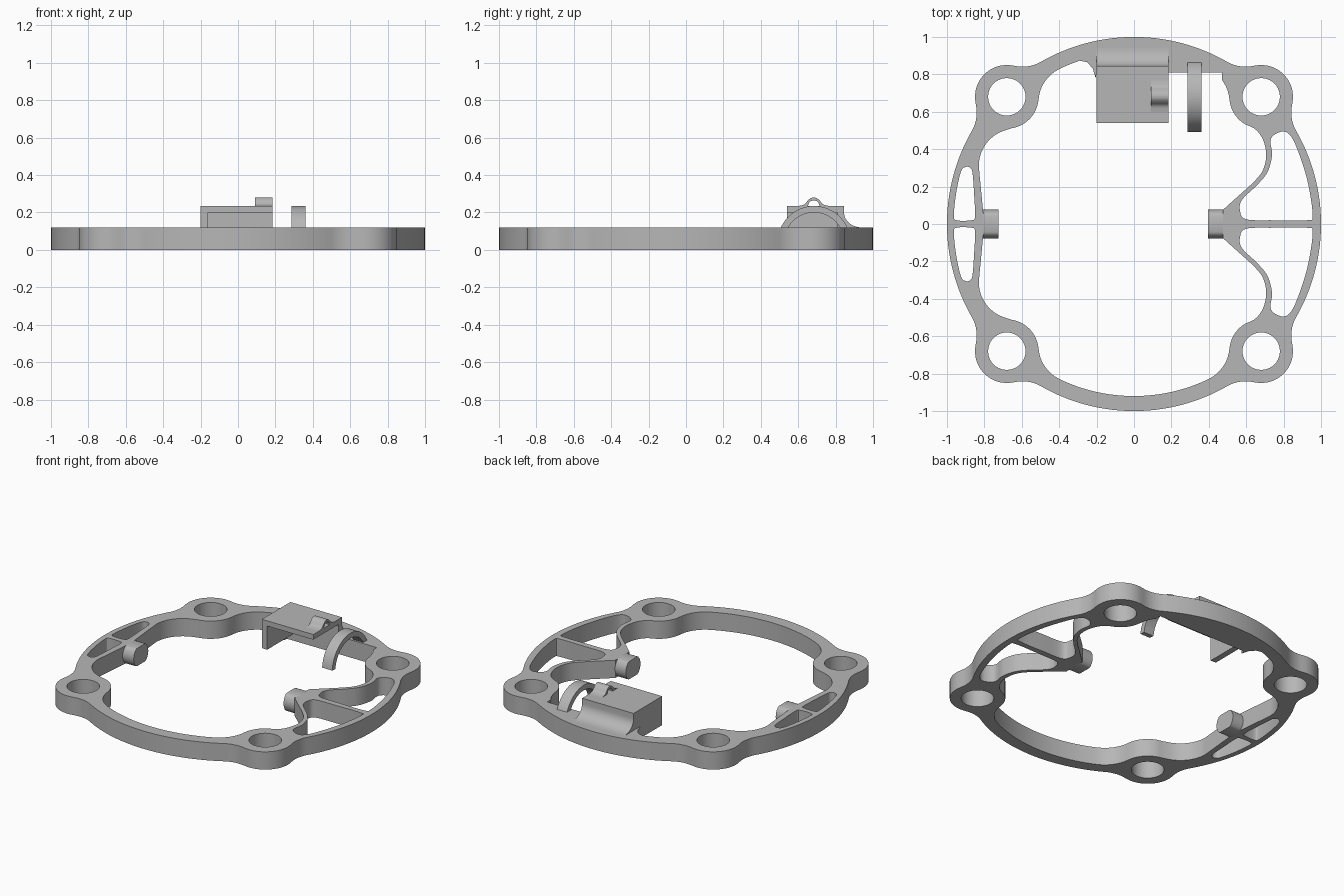
import bpy, bmesh, math
from mathutils import Vector

if "Cube" in bpy.data.objects:
    bpy.data.objects.remove(bpy.data.objects["Cube"])

grey = bpy.data.materials.new("light_grey")
grey.diffuse_color = (0.47, 0.47, 0.47, 1)
grey.use_nodes = True
grey.node_tree.nodes["Principled BSDF"].inputs["Base Color"].default_value = grey.diffuse_color
T = 0.12                      # frame thickness
B = 0.68                      # boss centre offset
BR = 0.17                     # boss radius


def arc(cx, cy, r, a0, a1, n=12):
    return [(cx + r * math.cos(math.radians(a0 + (a1 - a0) * i / n)),
             cy + r * math.sin(math.radians(a0 + (a1 - a0) * i / n))) for i in range(n + 1)]


def spline(pts, closed=False, steps=6):
    """Smooth curve passing through the given points."""
    out, n = [], len(pts)
    for i in range(n if closed else n - 1):
        ids = [i - 1, i, i + 1, i + 2]
        ids = [k % n if closed else min(max(k, 0), n - 1) for k in ids]
        a, b, c, d = (Vector(pts[k]) for k in ids)
        for s in range(steps):
            t = s / steps
            p = 0.5 * (2 * b + (c - a) * t + (2 * a - 5 * b + 4 * c - d) * t * t
                       + (3 * b - a - 3 * c + d) * t ** 3)
            out.append((p.x, p.y))
    if not closed:
        out.append(pts[-1])
    return out


def flip(pts):
    return [(x, -y) for x, y in reversed(pts)]


def finish(ob, name):
    ob.name = name
    ob.data.materials.clear()
    ob.data.materials.append(grey)
    bpy.ops.object.select_all(action='DESELECT')
    ob.select_set(True)
    bpy.context.view_layer.objects.active = ob
    bpy.ops.object.shade_smooth_by_angle(angle=math.radians(30))


def plate(name, loops, z0, z1):
    """Flat filled outline with holes, extruded upward."""
    cu = bpy.data.curves.new(name, 'CURVE')
    cu.dimensions, cu.fill_mode, cu.extrude = '2D', 'BOTH', (z1 - z0) / 2
    for pts in loops:
        s = cu.splines.new('POLY')
        s.points.add(len(pts) - 1)
        for p, (x, y) in zip(s.points, pts):
            p.co = (x, y, 0, 1)
        s.use_cyclic_u = True
    tmp = bpy.data.objects.new(name + "_curve", cu)
    bpy.context.collection.objects.link(tmp)
    bpy.context.view_layer.update()
    me = bpy.data.meshes.new_from_object(tmp.evaluated_get(bpy.context.evaluated_depsgraph_get()))
    bpy.data.objects.remove(tmp)
    bm = bmesh.new()
    bm.from_mesh(me)
    bmesh.ops.remove_doubles(bm, verts=bm.verts, dist=1e-5)
    bmesh.ops.recalc_face_normals(bm, faces=bm.faces)
    bmesh.ops.translate(bm, verts=bm.verts, vec=(0, 0, (z0 + z1) / 2))
    bm.to_mesh(me)
    bm.free()
    ob = bpy.data.objects.new(name, me)
    bpy.context.collection.objects.link(ob)
    finish(ob, name)


def bar(name, profile, x0, x1):
    """Side profile (y, z) extruded along x."""
    bm = bmesh.new()
    f = bm.faces.new([bm.verts.new((x0, y, z)) for y, z in profile])
    ext = bmesh.ops.extrude_face_region(bm, geom=[f])
    bmesh.ops.translate(bm, vec=(x1 - x0, 0, 0),
                        verts=[v for v in ext['geom'] if isinstance(v, bmesh.types.BMVert)])
    bmesh.ops.recalc_face_normals(bm, faces=bm.faces)
    me = bpy.data.meshes.new(name)
    bm.to_mesh(me)
    bm.free()
    ob = bpy.data.objects.new(name, me)
    bpy.context.collection.objects.link(ob)
    finish(ob, name)


# Outer outline: rim circle, blend and boss, mirrored on the diagonal and repeated
eighth = (arc(0, 0, 1, 0, 29.8, 14) + arc(1.041, 0.596, 0.2, 209.8, 166.9, 8)[1:]
          + arc(B, B, BR, -13.1, 45, 10)[1:])
quarter = eighth + [(y, x) for x, y in reversed(eighth[1:-1])]
outer = []
for k in range(4):
    for x, y in quarter:
        outer.append([(x, y), (-y, x), (-x, -y), (y, -x)][k])

# Inner outline: curved strut on the right, straight bar on the left
strut = spline([(0.475, 0.075), (0.53, 0.125), (0.64, 0.225), (0.69, 0.29), (0.707, 0.37),
                (0.69, 0.45), (0.65, 0.505), (0.595, 0.533)])
right = strut + arc(B, B, BR, 240, 184.8)[1:]
left = (arc(-0.311, 0.649, 0.2, 115.6, 175.2) + arc(-B, B, BR, -4.8, -82.3)[1:]
        + arc(-0.63, 0.31, 0.2, 97.7, 180)[1:] + [(-0.805, 0.05)])
pad = [(0.47, 0.81), (-0.2, 0.81), (-0.205, 0.78), (-0.22, 0.83), (-0.25, 0.865), (-0.29, 0.873)]
inner = (right + arc(0.311, 0.649, 0.2, 4.8, 37.3, 6)[1:] + pad
         + arc(0, 0, 0.92, 110, 115.6, 3)[:-1] + left + flip(left)
         + arc(0, 0, 0.92, 244.4, 295.6, 24)[1:-1]
         + flip(right + arc(0.311, 0.649, 0.2, 4.8, 64.4)[1:]))

# Weight-saving slots and bolt holes
slot_r = spline([(0.60, 0.025), (0.75, 0.02), (0.925, 0.02), (0.955, 0.05), (0.925, 0.24),
                 (0.865, 0.42), (0.82, 0.488), (0.77, 0.488), (0.73, 0.45), (0.738, 0.37),
                 (0.715, 0.28), (0.66, 0.21), (0.578, 0.13), (0.567, 0.07)], True)
slot_l = spline([(-0.95, 0.02), (-0.87, 0.02), (-0.85, 0.04), (-0.855, 0.16), (-0.863, 0.27),
                 (-0.875, 0.30), (-0.90, 0.305), (-0.925, 0.28), (-0.95, 0.17), (-0.963, 0.05)], True)
holes = [arc(sx * B, sy * B, 0.1, 0, 360, 40)[:-1] for sx in (1, -1) for sy in (1, -1)]
plate("frame", [outer, inner, slot_r, flip(slot_r), slot_l, flip(slot_l)] + holes, 0, T)

# Locating nubs: round bars flattened at top and bottom
nub = [(y, min(max(z, 0), T)) for y, z in arc(0, T / 2, 0.078, 0, 360, 32)[:-1]]
nub = [p for i, p in enumerate(nub) if not (p[1] in (0, T) and nub[i - 1][1] == p[1]
                                            and nub[(i + 1) % len(nub)][1] == p[1])]
bar("left_nub", nub, -0.82, -0.725)
bar("right_nub", nub, 0.395, 0.485)

# Hood: top shelf with back wall and concave foot, closed at its left end
foot = [(0.94 - 0.095 * math.cos(math.radians(a)), 0.2 - 0.08 * math.sin(math.radians(a)))
        for a in range(0, 91, 9)]
bar("hood", [(0.54, 0.2), (0.54, 0.235), (0.845, 0.235)] + foot
    + [(0.94, 0.06), (0.81, 0.06), (0.81, 0.2)], -0.2, 0.185)
bar("hood_end_wall", [(0.54, 0.04), (0.82, 0.04), (0.82, 0.2), (0.54, 0.2)], -0.2, -0.16)

# Small flared lug on the hood, with a round channel
half = spline([(0.60, 0.235), (0.632, 0.243), (0.652, 0.265), (0.668, 0.277), (0.683, 0.28)], steps=4)
bell = half + [(1.366 - y, z) for y, z in reversed(half[:-1])]
bar("lug", bell + arc(0.683, 0.235, 0.03, 0, 180, 12), 0.09, 0.185)

# Arched hook beside the hood
bar("hook", arc(0.685, 0.04, 0.195, 0, 175, 32) + arc(0.685, 0.04, 0.16, 175, 0, 32), 0.285, 0.36)
